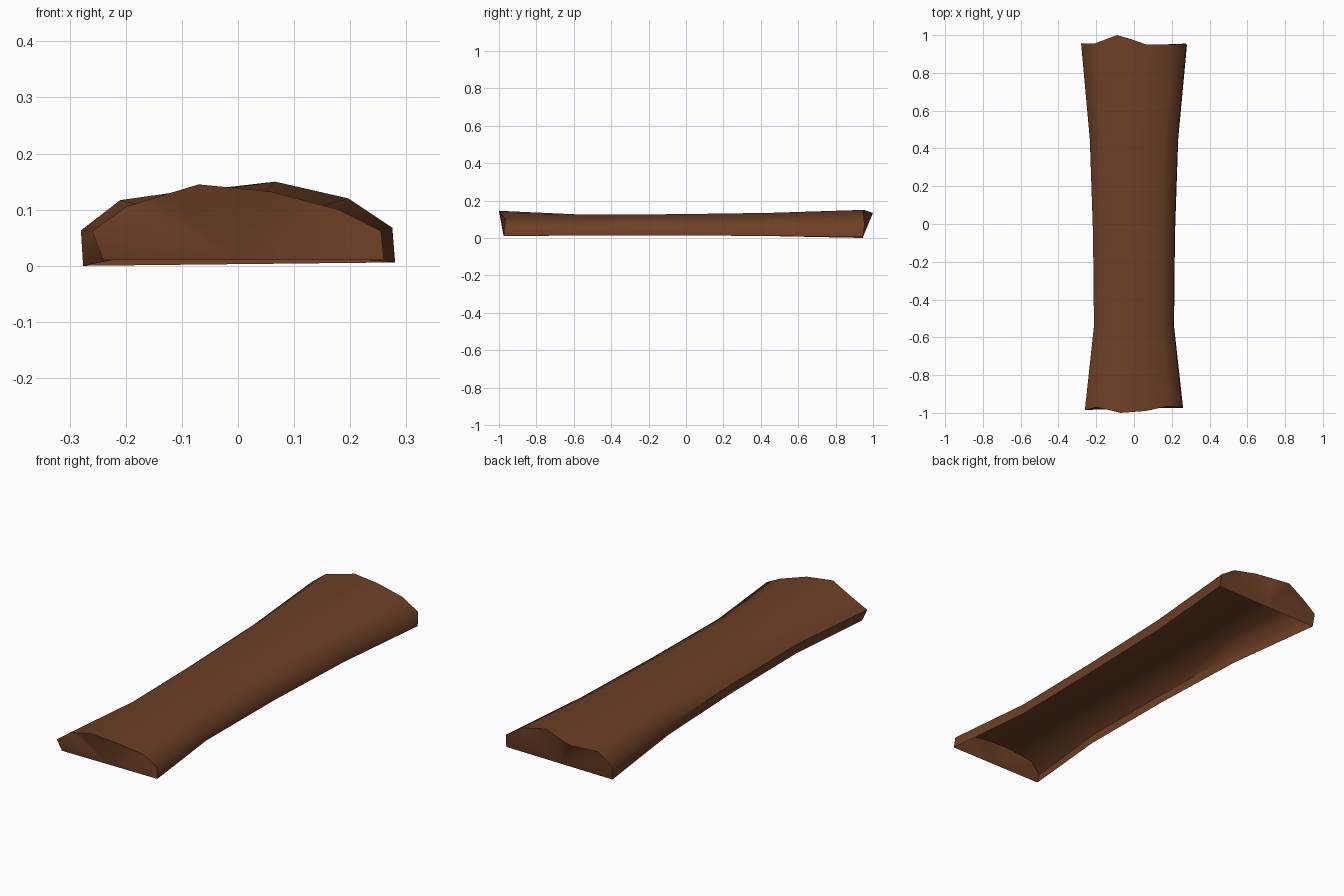
import bpy, bmesh, math

if "Cube" in bpy.data.objects:
    bpy.data.objects.remove(bpy.data.objects["Cube"])

# one flat colour
bark = bpy.data.materials.new("bark_brown")
bark.diffuse_color = (0.155, 0.050, 0.019, 1)
bark.use_nodes = True
bark.node_tree.nodes["Principled BSDF"].inputs["Base Color"].default_value = bark.diffuse_color

# arch profile of the middle rings: (share of half width, share of height)
ARCH = [(-0.96, 0.0), (-1, 0.43), (-0.76, 0.80), (-0.46, 0.92), (-0.2, 1.0),
        (0.22, 1.0), (0.68, 0.81), (0.99, 0.45), (1, 0.0)]

# ragged ends: x, y, z
FRONT = [(-0.24, -0.975, 0.01), (-0.26, -0.985, 0.062), (-0.20, -0.97, 0.105),
         (-0.13, -0.985, 0.127), (-0.07, -1.0, 0.145), (0.06, -0.99, 0.132),
         (0.18, -0.965, 0.10), (0.255, -0.97, 0.062), (0.26, -0.975, 0.01)]
BACK = [(-0.276, 0.945, 0.0), (-0.28, 0.955, 0.063), (-0.21, 0.955, 0.117),
        (-0.09, 1.0, 0.134), (-0.02, 0.98, 0.14), (0.066, 0.95, 0.15),
        (0.197, 0.95, 0.12), (0.275, 0.955, 0.068), (0.28, 0.945, 0.006)]


def middle(y, half, base, top):
    return [(a * half, y, base + b * (top - base)) for a, b in ARCH]


rings = [FRONT,
         middle(-0.54, 0.212, 0.013, 0.124),
         middle(-0.05, 0.217, 0.014, 0.127),
         middle(0.45, 0.234, 0.010, 0.134),
         BACK]

# arched bark shell, open underneath
bm = bmesh.new()
rows = [[bm.verts.new(p) for p in ring] for ring in rings]
for r0, r1 in zip(rows, rows[1:]):
    for i in range(len(r0) - 1):
        bm.faces.new((r0[i], r0[i + 1], r1[i + 1], r1[i]))

# closed end caps, fanned from the middle of the bottom edge
for row in (rows[0], rows[-1]):
    mid = bm.verts.new((row[0].co + row[-1].co) / 2)
    for a, b in zip(row, row[1:]):
        bm.faces.new((mid, a, b))
bmesh.ops.recalc_face_normals(bm, faces=bm.faces)
# make sure the shell points outwards
if sum(f.normal.z * f.calc_area() for f in bm.faces) < 0:
    bmesh.ops.reverse_faces(bm, faces=bm.faces)

mesh = bpy.data.meshes.new("bark_shell")
bm.to_mesh(mesh)
bm.free()
mesh.materials.append(bark)
shell = bpy.data.objects.new("bark_shell", mesh)
bpy.context.collection.objects.link(shell)
bpy.context.view_layer.objects.active = shell
shell.select_set(True)
bpy.ops.object.shade_smooth_by_angle(angle=math.radians(60))
